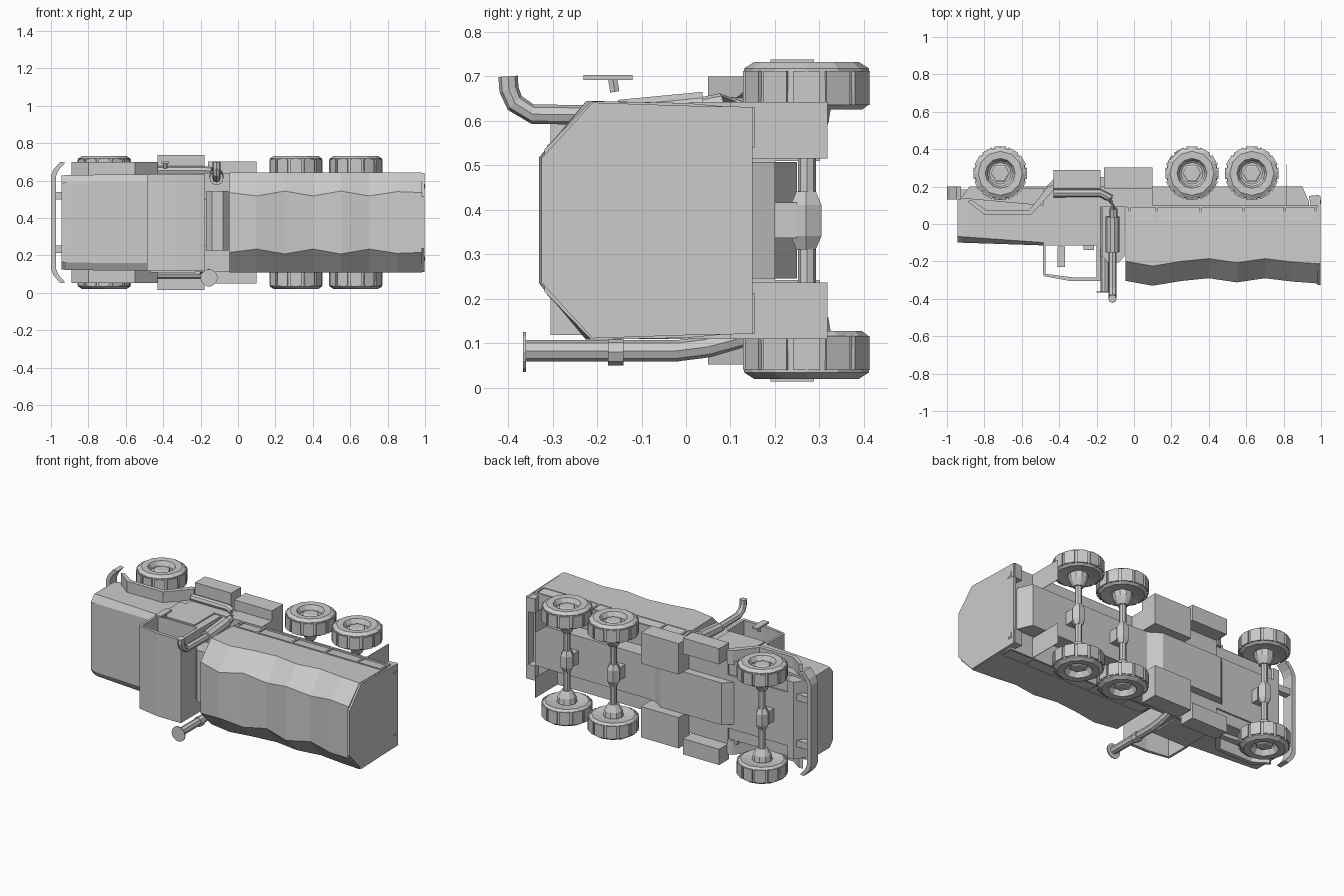
import bpy, bmesh, math
from mathutils import Vector

if "Cube" in bpy.data.objects:
    bpy.data.objects.remove(bpy.data.objects["Cube"])

CZ = 0.376  # truck lies on its side: length = x, truck-up = -y, width = z
grey = bpy.data.materials.new("plain grey")
grey.diffuse_color = (0.6, 0.6, 0.6, 1)
grey.use_nodes = True
grey.node_tree.nodes["Principled BSDF"].inputs["Base Color"].default_value = grey.diffuse_color


def finish(name, bm):
    bmesh.ops.recalc_face_normals(bm, faces=bm.faces)
    me = bpy.data.meshes.new(name)
    bm.to_mesh(me)
    bm.free()
    me.materials.append(grey)
    ob = bpy.data.objects.new(name, me)
    bpy.context.collection.objects.link(ob)
    return ob


def loft(name, rings, closed=False):
    """Skin a list of equal-length rings; cap the ends unless closed."""
    bm = bmesh.new()
    vs = [[bm.verts.new(p) for p in r] for r in rings]
    n = len(vs[0])
    for k in range(len(vs) if closed else len(vs) - 1):
        a, b = vs[k], vs[(k + 1) % len(vs)]
        for i in range(n):
            bm.faces.new((a[i], a[(i + 1) % n], b[(i + 1) % n], b[i]))
    if not closed:
        bm.faces.new(vs[0])
        bm.faces.new(vs[-1])
    return finish(name, bm)


def prism(name, xy, z0, z1):
    return loft(name, [[(x, y, z) for x, y in xy] for z in (z0, z1)])


def box(name, x0, x1, y0, y1, z0, z1):
    return prism(name, [(x0, y0), (x1, y0), (x1, y1), (x0, y1)], z0, z1)


def pair(fn, name, *args):
    """Build a part on both sides; the last two arguments are z0, z1."""
    z0, z1 = args[-2:]
    fn(name + "_upper", *args)
    fn(name + "_lower", *args[:-2], 2 * CZ - z0, 2 * CZ - z1)


def lathe(name, cx, cy, prof, n, turn=0.0, closed=False):
    """Revolve (radius, z) points around a z-parallel axis."""
    ang = [turn + 2 * math.pi * i / n for i in range(n)]
    return loft(name, [[(cx + r * math.cos(a), cy + r * math.sin(a), z) for a in ang]
                       for r, z in prof], closed)


def tube(name, pts, radii, n=8):
    """Sweep a circle along a polyline."""
    pts = [Vector(p) for p in pts]
    rings = []
    for i, p in enumerate(pts):
        t = (pts[min(i + 1, len(pts) - 1)] - pts[max(i - 1, 0)]).normalized()
        ref = Vector((1, 0, 0)) if abs(t.x) < 0.5 else Vector((0, 0, 1))
        u = (ref - t * ref.dot(t)).normalized()
        if abs(t.x) >= 0.5:
            u = t.cross(u)
        v = t.cross(u)
        r = radii[i] if isinstance(radii, (list, tuple)) else radii
        rings.append([p + r * (math.cos(2 * math.pi * k / n) * u +
                               math.sin(2 * math.pi * k / n) * v) for k in range(n)])
    return loft(name, rings)


# Wheels: chunky tyre, tread blocks, hexagonal hub, inner drum; then axles
def wheel(name, cx, cy, s):
    Z = lambda d: CZ + s * d
    lathe(name + "_tyre", cx, cy,
          [(r, Z(d)) for r, d in ((.07, .26), (.068, .33), (.08, .354), (.118, .356),
                                  (.14, .342), (.142, .262), (.125, .249))], 12, closed=True)
    lathe(name + "_rim", cx, cy, [(.07, Z(.26)), (.07, Z(.32)), (.058, Z(.31))], 12)
    lathe(name + "_hub", cx, cy, [(.05, Z(.31)), (.05, Z(.335)), (.04, Z(.34))], 6)
    lathe(name + "_drum", cx, cy, [(.058, Z(.255)), (.052, Z(.22)), (.03, Z(.18))], 10)
    for i in range(12):
        a0, a1 = (2 * math.pi * (i + f) / 12 for f in (-.4, .4))
        xy = [(cx + r * math.cos(a), cy + r * math.sin(a))
              for r, a in ((.12, a0), (.146, a0), (.146, a1), (.12, a1))]
        prism(name + "_tread", xy, Z(.26), Z(.336))


for nm, x in (("front", -.715), ("middle", .31), ("rear", .63)):
    for side, s in (("upper", 1), ("lower", -1)):
        wheel(nm + "_wheel_" + side, x, .271, s)
    lathe(nm + "_axle", x, .272, [(.02, CZ - .26), (.02, CZ + .26)], 8)
    lathe(nm + "_differential", x, .27,
          [(.025, CZ - .065), (.04, CZ - .035), (.04, CZ + .035), (.025, CZ + .065)], 6)
    box(nm + "_axle_mount", x - .03, x + .03, .19, .25, CZ - .04, CZ + .04)

# Chassis: narrow frame under the cargo bed
prism("rear_chassis", [(-.06, .09), (-.06, .2), (.9, .2), (.935, .12), (.935, .09)], .245, .507)
prism("front_chassis", [(-.93, .1), (-.88, .2), (-.05, .2), (-.05, .1)], .21, .542)
prism("gearbox_housing", [(-.48, .19), (-.42, .25), (0, .25), (.09, .19)], .245, .507)

# Side lockers and fuel boxes
pair(box, "step_box", -.43, -.18, .19, .288, .64, .738)
pair(box, "fuel_box", -.16, .1, .19, .301, .51, .702)
pair(box, "locker_rail", -.43, .1, .09, .2, .5, .64)

# Hood: chamfered upper edges, slightly tapered to the front
def hood_ring(x, top, cham, half, low):
    return [(x, y, CZ + d) for y, d in
            ((low, -half), (cham, -half), (top, -half + .04), (top, half - .04),
             (cham, half), (low, half))]


loft("hood", [hood_ring(-.945, -.098, -.064, .25, .125), hood_ring(-.92, -.10, -.068, .254, .14),
              hood_ring(-.47, -.115, -.1, .258, .1)])
prism("nose_skirt", [(-.945, .11), (-.88, .2), (-.84, .2), (-.8, .1)], CZ - .24, CZ + .24)

# Fenders over the front wheels
arch = [(-.89, .12), (-.8, .05), (-.55, .05), (-.43, .18), (-.43, .21), (-.46, .2),
        (-.56, .075), (-.79, .075), (-.87, .13)]
pair(prism, "front_fender", arch, .61, .70)
pair(prism, "wheel_well", [(-.87, .12), (-.8, .06), (-.55, .06), (-.45, .19), (-.86, .19)], .52, .612)

# Wrap-around front bumper
out = [(-.95, .325), (-.985, .285), (-1, .25)]
out = out + [(x, -d) for x, d in reversed(out)]
ins = [(x + .026, d * .985) for x, d in out]
loft("front_bumper", [[(x, y, CZ + d) for x, d in out + ins[::-1]] for y in (.13, .2)])
pair(box, "bumper_bracket", -.98, -.88, .145, .185, .5, .54)

# Cab: closed lower half, open side windows, thin slanted roof
box("cab_body", -.485, -.19, -.115, .19, .118, .634)
prism("cab_roof", [(-.485, -.265), (-.485, -.278), (-.34, -.305), (-.18, -.305), (-.18, -.285),
                   (-.33, -.285)], .118, .634)
box("windshield", -.487, -.472, -.27, -.11, .118, .634)
box("cab_back", -.2, -.18, -.3, .19, .118, .634)
pair(box, "door_panel", -.468, -.225, -.108, .1, .63, .642)
box("seat", -.27, -.215, -.14, -.1, .2, .55)

# Side mirror
box("mirror", -.41, -.37, -.23, -.12, .692, .703)
tube("mirror_arm", [(-.39, -.16, .665), (-.39, -.165, .695)], .012, 6)

# Air cleaner between cab and cargo body
loft("air_cleaner", [[(x, y, z) for x, y in ((-.17, .1), (-.17, -.17), (-.14, -.205), (-.08, -.205),
                                           (-.05, -.17), (-.05, .1))] for z in (.225, .545)])

# Exhaust stacks
tube("bent_exhaust", [(-.43, .165, .655), (-.18, .165, .655), (-.13, .14, .65), (-.11, .08, .64),
                      (-.11, .03, .63)], .022)
tube("upper_muffler", [(-.115, .04, .63), (-.115, -.15, .612)], .037, 10)
tube("upper_stack", [(-.115, -.14, .612), (-.115, -.345, .615), (-.115, -.385, .64),
                     (-.115, -.398, .67), (-.115, -.4, .70)], .022)
tube("lower_exhaust", [(-.43, .165, .1), (-.2, .165, .1), (-.155, .13, .115), (-.155, .05, .092),
                       (-.155, -.02, .083), (-.155, -.365, .083)], .024)
tube("lower_muffler_collar", [(-.155, -.14, .08), (-.155, -.175, .08)], .03)
tube("lower_stack_cap", [(-.155, -.36, .08), (-.155, -.366, .08)], .046, 14)

# Cargo body with a wavy, chamfered cover
tops = [(-.045, -.304, .16), (.1, -.33, .142), (.25, -.305, .168), (.4, -.29, .142),
        (.55, -.312, .168), (.7, -.29, .142), (.85, -.308, .165), (.985, -.318, .16)]
rings = []
for x, t, w in tops:
    half = [(.1, .255), (.0, .264), (t + .105, .268), (t, w)]
    prof = [(y, d) for y, d in half] + [(y, -d) for y, d in reversed(half)]
    rings.append([(x, y, CZ + d) for y, d in prof])
loft("cargo_cover", rings)

# Cargo side rail with stakes
pair(box, "cargo_rail", -.04, .98, .088, .1, .62, .642)
pair(box, "cargo_upper_rail", -.04, .98, .008, .018, .62, .642)
for x in (-.03, .115, .35, .58, .8, .965):
    pair(box, "cargo_stake", x, x + .012, .01, .1, .62, .642)

# Tailgate, tail lights and rear bumper
half = [(.15, .255), (.0, .258), (-.21, .265), (-.325, .14)]
loft("tailgate", [[(x, y, CZ + d) for y, d in half + [(y, -d) for y, d in reversed(half)]]
                  for x in (.98, .996)])
pair(prism, "rear_bumper_end", [(.945, .1), (.935, .15), (.99, .155), (.99, .1)], .54, .63)
pair(box, "tail_light", .99, .998, .1, .14, .55, .59)
pair(box, "tail_light_lens", .995, 1.0, .108, .132, .558, .582)
pair(box, "mud_flap", .815, .818, .09, .318, .515, .642)
